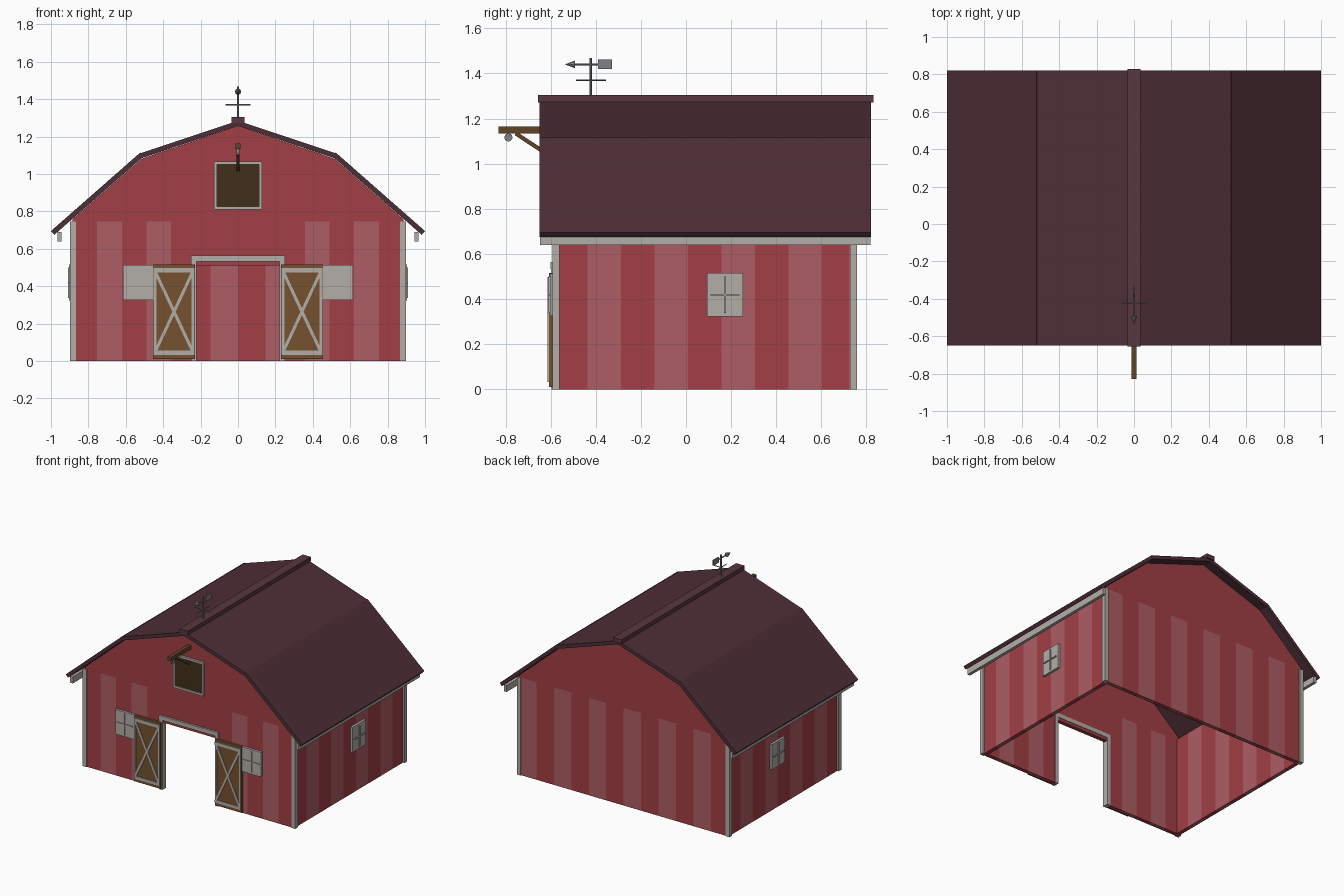
import bpy, bmesh, math
from mathutils import Vector, Matrix

if "Cube" in bpy.data.objects:
    bpy.data.objects.remove(bpy.data.objects["Cube"])

def material(name, rgb):
    m = bpy.data.materials.new(name)
    m.diffuse_color = (*rgb, 1)
    m.use_nodes = True
    m.node_tree.nodes["Principled BSDF"].inputs["Base Color"].default_value = m.diffuse_color
    return m

RED = material("barn_red", (0.36, 0.05, 0.06))
PALE = material("faded_red", (0.42, 0.11, 0.125))
ROOF = material("roof_maroon", (0.075, 0.028, 0.037))
CAP = material("ridge_maroon", (0.10, 0.038, 0.05))
TRIM = material("trim_white", (0.45, 0.42, 0.39))
WOOD = material("door_wood", (0.18, 0.085, 0.028))
BEAM = material("beam_wood", (0.12, 0.06, 0.02))
DARK = material("loft_wood", (0.055, 0.028, 0.010))
METAL = material("vane_metal", (0.22, 0.22, 0.23))

def finish(name, bm, mat):
    bmesh.ops.recalc_face_normals(bm, faces=bm.faces)
    me = bpy.data.meshes.new(name)
    bm.to_mesh(me)
    bm.free()
    me.materials.append(mat)
    ob = bpy.data.objects.new(name, me)
    bpy.context.collection.objects.link(ob)
    return ob

def box(name, x, y, z, mat):
    """Box from (min, max) ranges."""
    bm = bmesh.new()
    bmesh.ops.create_cube(bm, size=1)
    for v in bm.verts:
        v.co = [(r[0] + r[1]) / 2 + c * (r[1] - r[0]) for r, c in zip((x, y, z), v.co)]
    return finish(name, bm, mat)

def prism(name, pts, y, mat):
    """Extrude an x-z outline along y."""
    bm = bmesh.new()
    f = bm.faces.new([bm.verts.new((px, y[0], pz)) for px, pz in pts])
    ext = bmesh.ops.extrude_face_region(bm, geom=[f])["geom"]
    bmesh.ops.translate(bm, vec=(0, y[1] - y[0], 0),
                        verts=[g for g in ext if isinstance(g, bmesh.types.BMVert)])
    return finish(name, bm, mat)

def bar(name, a, b, w, d, mat):
    """Rectangular bar between two points in a y-z or x-z plane (w in plane, d across)."""
    a, b = Vector(a), Vector(b)
    u = (b - a).normalized()
    across = Vector((0, 1, 0)) if abs(u.y) < 1e-6 else Vector((1, 0, 0))
    side = u.cross(across)
    bm = bmesh.new()
    bmesh.ops.create_cube(bm, size=1)
    for v in bm.verts:
        v.co = (a + b) / 2 + u * v.co.x * (b - a).length + side * v.co.y * w + across * v.co.z * d
    return finish(name, bm, mat)

def rod(name, c, axis, r1, r2, length, mat, n=12):
    bm = bmesh.new()
    rot = Vector((0, 0, 1)).rotation_difference(Vector(axis)).to_matrix().to_4x4()
    bmesh.ops.create_cone(bm, cap_ends=True, segments=n, radius1=r1, radius2=r2, depth=length,
                          matrix=Matrix.Translation(c) @ rot)
    return finish(name, bm, mat)

def span(s, a, b):
    """Range mirrored to side s."""
    return (a, b) if s > 0 else (-b, -a)

HW, YF, YB, T, TOP = 0.885, -0.585, 0.752, 0.03, 0.745
stripe = (RED, PALE)

# back wall boards
w = 2 * HW / 12
for k in range(12):
    box("back_board", (-HW + k * w, -HW + (k + 1) * w), (YB - T, YB), (0, TOP), stripe[k % 2])

# front wall above the doorway
box("front_lintel", (-0.225, 0.225), (YF, YF + T), (0.51, TOP), RED)

# gables
half = [(HW, TOP), (HW, 0.758), (0.517, 1.081), (0, 1.257)]
gable = half + [(-x, z) for x, z in half[-2::-1]]
prism("front_gable", gable, (YF, YF + T), RED)
prism("back_gable", gable, (YB - T, YB), RED)

for s in (-1, 1):
    # front wall boards
    w = (HW - 0.225) / 5
    for k in range(5):
        box("front_board", span(s, HW - (k + 1) * w, HW - k * w), (YF, YF + T), (0, TOP), stripe[k % 2])
    # side wall boards
    w = (YB - YF) / 9
    for k in range(9):
        y0, y1 = YF + k * w, YF + (k + 1) * w
        y0, y1 = max(y0, YF + T), min(y1, YB - T)
        box("side_board", span(s, HW - T, HW), (y0, y1), (0, TOP + 0.01), stripe[k % 2])
    # corner trim
    for y in ((-0.592, -0.56), (0.727, 0.759)):
        box("corner_trim", span(s, 0.866, 0.898), y, (0, TOP), TRIM)
    # roof slabs: upper and lower slope
    for nm, (x0, z0), (x1, z1) in (("upper_roof", (0, 1.285), (0.53, 1.108)),
                                   ("lower_roof", (0.522, 1.115), (1.0, 0.695))):
        d = Vector((x1 - x0, z1 - z0)).normalized() * 0.027
        inner = (x1 + d.y, z1 - d.x)
        start = (0, z0 - 0.028) if x0 == 0 else (x0 + d.y, z0 - d.x)
        prism(nm, [(s * px, pz) for px, pz in ((x0, z0), (x1, z1), inner, start)],
              (-0.65, 0.82), ROOF)
    # eave fascia
    box("eave_fascia", span(s, 0.943, 0.966), (-0.647, 0.818), (0.64, 0.69), TRIM)
    # side window
    box("side_window", span(s, HW, 0.903), (0.093, 0.253), (0.323, 0.515), TRIM)
    box("side_window_mullion", span(s, 0.90, 0.91), (0.169, 0.177), (0.338, 0.50), TRIM)
    box("side_window_crossbar", span(s, 0.90, 0.91), (0.108, 0.238), (0.415, 0.423), TRIM)
    # front window
    box("front_window", span(s, 0.455, 0.615), (-0.603, YF), (0.325, 0.513), TRIM)
    box("front_window_mullion", span(s, 0.531, 0.539), (-0.609, -0.60), (0.338, 0.50), TRIM)
    box("front_window_crossbar", span(s, 0.468, 0.602), (-0.609, -0.60), (0.415, 0.423), TRIM)
    # doorway jamb
    box("door_jamb", span(s, 0.222, 0.25), (-0.597, YF + T + 0.003), (0, 0.535), TRIM)
    # sliding door with cross bracing
    box("barn_door", span(s, 0.229, 0.455), (-0.607, -0.59), (0.01, 0.515), WOOD)
    for x in ((0.233, 0.248), (0.436, 0.451)):
        box("door_stile", span(s, *x), (-0.613, -0.605), (0.032, 0.497), TRIM)
    for z in ((0.032, 0.055), (0.472, 0.497)):
        box("door_rail", span(s, 0.233, 0.451), (-0.6135, -0.605), z, TRIM)
    for x0, x1 in ((0.243, 0.441), (0.441, 0.243)):
        bar("door_brace", (s * x0, -0.609, 0.053), (s * x1, -0.609, 0.475), 0.016, 0.007, TRIM)

# doorway header and roof ridge
box("door_header", (-0.25, 0.25), (-0.60, YF + T + 0.003), (0.533, 0.565), TRIM)
box("ridge_cap", (-0.035, 0.035), (-0.656, 0.83), (1.272, 1.304), CAP)

# hay loft hatch
box("loft_hatch", (-0.115, 0.115), (-0.593, YF), (0.82, 1.055), DARK)
for z in ((0.81, 0.826), (1.05, 1.066)):
    box("loft_frame_rail", (-0.127, 0.127), (-0.602, YF), z, TRIM)
for s in (-1, 1):
    box("loft_frame_side", span(s, 0.111, 0.127), (-0.602, YF), (0.826, 1.05), TRIM)

# hoist beam, brace and pulley
box("hoist_beam", (-0.014, 0.014), (-0.83, -0.57), (1.134, 1.164), BEAM)
bar("hoist_brace", (0, -0.755, 1.134), (0, -0.582, 1.02), 0.018, 0.018, BEAM)
rod("hoist_pulley", (0, -0.787, 1.116), (1, 0, 0), 0.018, 0.018, 0.014, METAL)

# weather vane
VY = -0.422
rod("vane_post", (0, VY, 1.38), (0, 0, 1), 0.006, 0.006, 0.175, METAL, 8)
rod("vane_shaft", (0, -0.435, 1.44), (0, 1, 0), 0.0045, 0.0045, 0.12, METAL, 8)
rod("vane_arrowhead", (0, -0.514, 1.44), (0, -1, 0), 0.017, 0, 0.046, METAL, 8)
box("vane_tail", (-0.004, 0.004), (-0.39, -0.328), (1.42, 1.461), METAL)
rod("vane_crossbar_y", (0, VY, 1.37), (0, 1, 0), 0.003, 0.003, 0.133, METAL, 8)
rod("vane_crossbar_x", (0, VY, 1.37), (1, 0, 0), 0.003, 0.003, 0.133, METAL, 8)
